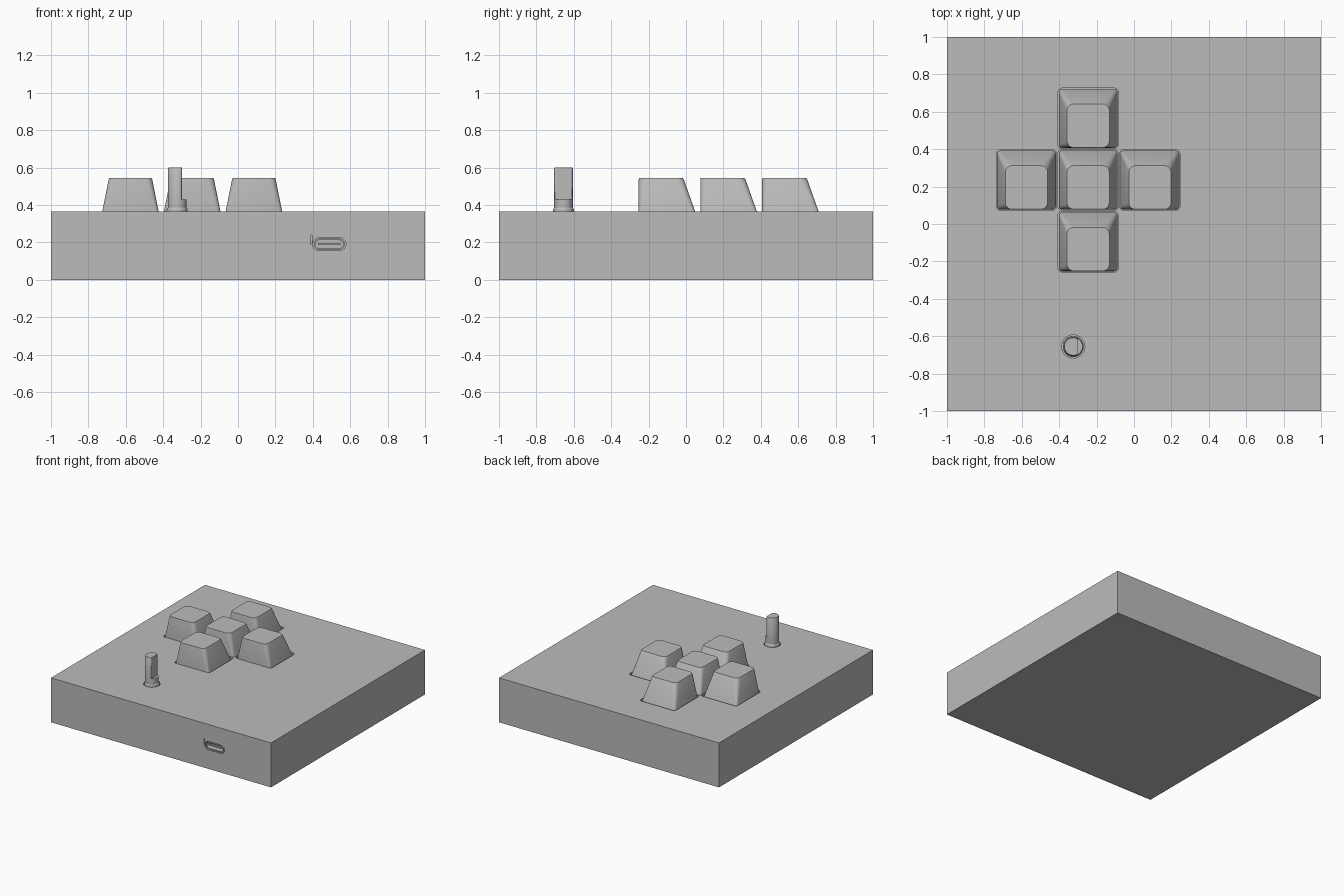
import bpy, bmesh, math
from mathutils import Vector

if "Cube" in bpy.data.objects:
    bpy.data.objects.remove(bpy.data.objects["Cube"])

TOP = 0.365  # height of the case lid

grey = bpy.data.materials.new("plain grey")
grey.diffuse_color = (0.5, 0.5, 0.5, 1)
grey.use_nodes = True
grey.node_tree.nodes["Principled BSDF"].inputs["Base Color"].default_value = grey.diffuse_color


def rounded_rect(x0, x1, y0, y1, r, n=5):
    """Counter-clockwise rounded rectangle outline."""
    pts = []
    corners = [(x1 - r, y1 - r), (x0 + r, y1 - r), (x0 + r, y0 + r), (x1 - r, y0 + r)]
    for q, (cx, cy) in enumerate(corners):
        for i in range(n + 1):
            a = math.pi / 2 * (q + i / n)
            pts.append((cx + r * math.cos(a), cy + r * math.sin(a)))
    return pts


def circle(r, n=40):
    return [(r * math.cos(2 * math.pi * i / n), r * math.sin(2 * math.pi * i / n)) for i in range(n)]


def loft(name, rings, location=(0, 0, 0), upright=False):
    """Closed solid through (outline, height) rings; upright makes the axis point to +y."""
    bm = bmesh.new()
    loops = [[bm.verts.new((x, h, y) if upright else (x, y, h)) for x, y in pts] for pts, h in rings]
    for a, b in zip(loops, loops[1:]):
        for i in range(len(a)):
            j = (i + 1) % len(a)
            bm.faces.new((a[i], a[j], b[j], b[i]))
    bm.faces.new(loops[0][::-1])
    bm.faces.new(loops[-1])
    bmesh.ops.recalc_face_normals(bm, faces=bm.faces)
    mesh = bpy.data.meshes.new(name)
    bm.to_mesh(mesh)
    bm.free()
    mesh.materials.append(grey)
    ob = bpy.data.objects.new(name, mesh)
    ob.location = location
    bpy.context.collection.objects.link(ob)
    return ob


def activate(ob):
    bpy.ops.object.select_all(action='DESELECT')
    ob.select_set(True)
    bpy.context.view_layer.objects.active = ob


def smooth(ob):
    activate(ob)
    bpy.ops.object.shade_smooth_by_angle(angle=math.radians(30))


def cut(target, cutter):
    bpy.context.view_layer.update()
    mod = target.modifiers.new("cut", 'BOOLEAN')
    mod.operation, mod.solver, mod.object = 'DIFFERENCE', 'EXACT', cutter
    activate(target)
    bpy.ops.object.modifier_apply(modifier=mod.name)
    bpy.data.objects.remove(cutter)


# Case block
square = [(1, 1), (-1, 1), (-1, -1), (1, -1)]
case = loft("case", [(square, 0), (square, TOP)])

# Five tapered keycaps in a cross, each standing in a rounded pocket
P = 0.33
CX, CY = -0.245, 0.235
cap_rings = [
    (rounded_rect(-0.157, 0.157, -0.158, 0.157, 0.018), 0.33),
    (rounded_rect(-0.151, 0.151, -0.158, 0.144, 0.020), TOP),
    (rounded_rect(-0.117, 0.117, -0.158, 0.084, 0.035), 0.535),
    (rounded_rect(-0.113, 0.113, -0.156, 0.077, 0.035), 0.545),
]
for label, dx, dy in [("middle", 0, 0), ("left", -P, 0), ("right", P, 0), ("back", 0, P), ("front", 0, -P)]:
    spot = (CX + dx, CY + dy, 0)
    hole = rounded_rect(-0.161, 0.161, -0.161, 0.161, 0.02)
    cut(case, loft("pocket", [(hole, 0.26), (hole, 0.5)], spot))
    smooth(loft(label + "_keycap", cap_rings, spot))

# Rotary shaft: bushing, collar and a post with a flat on its right side
KNOB = (-0.325, -0.655, 0)
cut(case, loft("shaft_hole", [(circle(0.062), 0.26), (circle(0.062), 0.5)], KNOB))
smooth(loft("shaft_bushing", [(circle(0.056), 0.26), (circle(0.056), 0.376), (circle(0.051), 0.384)], KNOB))
smooth(loft("shaft_collar", [(circle(0.05), 0.38), (circle(0.05), 0.43)], KNOB))
d_shape = [(min(x, 0.025), y) for x, y in circle(0.05)]
d_tip = [(min(x, 0.025), y) for x, y in circle(0.047)]
smooth(loft("shaft_post", [(d_shape, 0.425), (d_shape, 0.594), (d_tip, 0.6)], KNOB))

# Charging port: slot in the front wall, metal sleeve and inner tongue
PORT = (0.488, -1, 0.191)


def slot(w, h):
    return rounded_rect(-w, w, -h, h, h * 0.98)


cut(case, loft("port_slot", [(slot(0.089, 0.035), -0.1), (slot(0.089, 0.035), 0.16)], PORT, True))
sleeve = loft("port_sleeve", [(slot(0.083, 0.029), 0.004), (slot(0.083, 0.029), 0.16)], PORT, True)
cut(sleeve, loft("sleeve_core", [(slot(0.075, 0.021), -0.1), (slot(0.075, 0.021), 0.14)], PORT, True))
smooth(sleeve)
tongue = rounded_rect(-0.06, 0.06, -0.006, 0.006, 0.003)
loft("port_tongue", [(tongue, 0.02), (tongue, 0.145)], PORT, True)

# Narrow slit beside the port
slit = rounded_rect(-0.003, 0.003, -0.025, 0.025, 0.001)
cut(case, loft("slit", [(slit, -0.1), (slit, 0.03)], (0.393, -1, 0.215), True))
